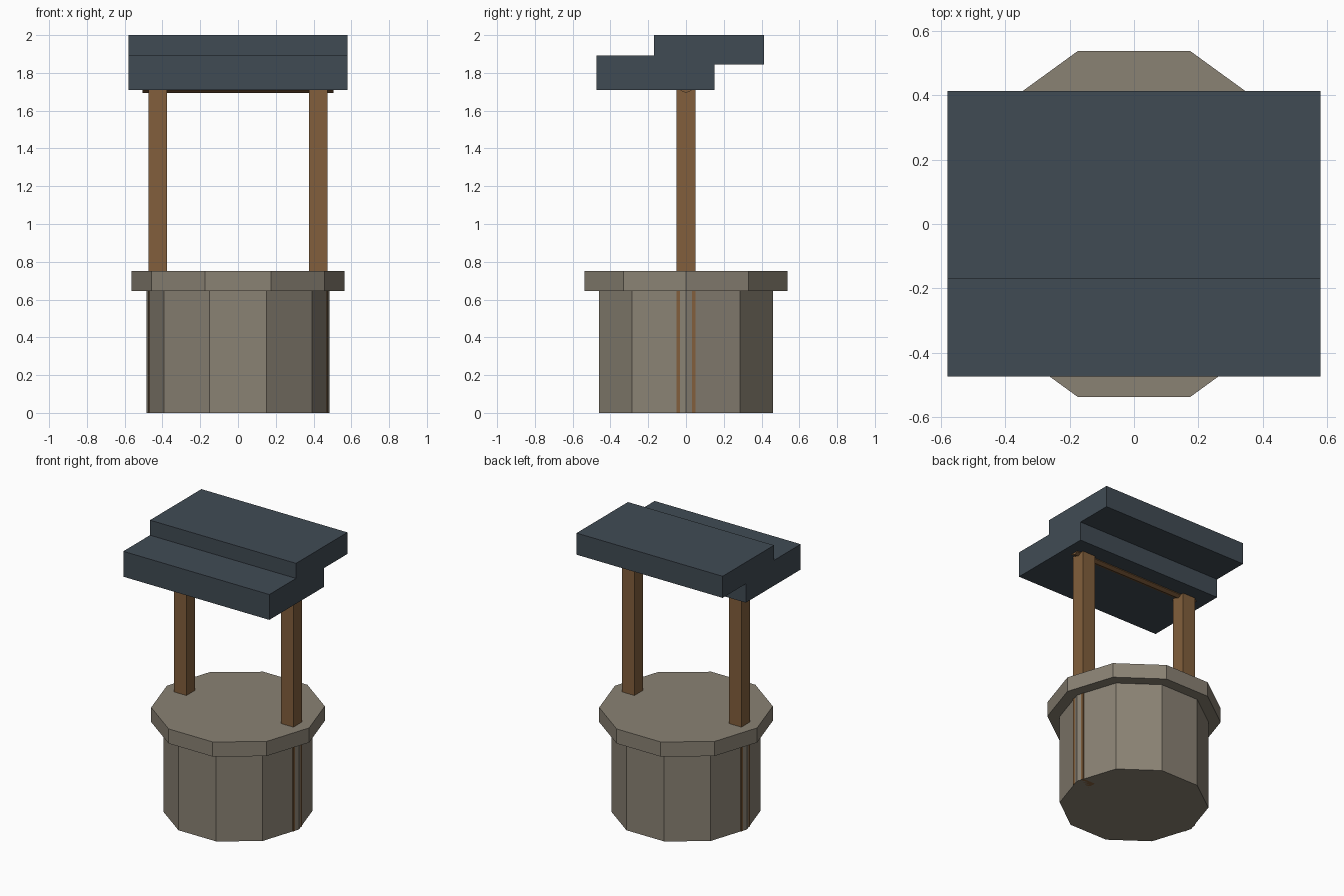
import bpy
import bmesh
from math import cos, sin, tau
from mathutils import Vector

cube = bpy.data.objects.get("Cube")
if cube:
    bpy.data.objects.remove(cube, do_unlink=True)


def material(name, rgb):
    # sRGB bytes converted to linear values
    linear = [((c / 255 + 0.055) / 1.055) ** 2.4 for c in rgb]
    mat = bpy.data.materials.new(name)
    mat.use_nodes = True
    mat.diffuse_color = (*linear, 1)
    bsdf = mat.node_tree.nodes["Principled BSDF"]
    bsdf.inputs["Base Color"].default_value = (*linear, 1)
    bsdf.inputs["Roughness"].default_value = 0.9
    return mat


stone = material("warm grey stone", (138, 130, 116))
wood = material("brown wood", (130, 95, 60))
slate = material("blue grey slate", (64, 75, 84))


def prism(name, profile, depth, mat):
    """Extrude a flat profile along a depth vector into a closed solid."""
    bm = bmesh.new()
    face = bm.faces.new([bm.verts.new(p) for p in profile])
    ext = bmesh.ops.extrude_face_region(bm, geom=[face], use_keep_orig=True)
    verts = [v for v in ext["geom"] if isinstance(v, bmesh.types.BMVert)]
    bmesh.ops.translate(bm, verts=verts, vec=Vector(depth))
    bmesh.ops.recalc_face_normals(bm, faces=bm.faces)
    mesh = bpy.data.meshes.new(name)
    bm.to_mesh(mesh)
    bm.free()
    mesh.materials.append(mat)
    obj = bpy.data.objects.new(name, mesh)
    bpy.context.collection.objects.link(obj)
    return obj


def box(name, x, y, z, mat):
    (x0, x1), (y0, y1), (z0, z1) = x, y, z
    base = [(x0, y0, z0), (x1, y0, z0), (x1, y1, z0), (x0, y1, z0)]
    return prism(name, base, (0, 0, z1 - z0), mat)


def stone_ring(name, radius, z0, z1):
    sides = 10
    angles = [tau * i / sides for i in range(sides)]
    base = [(radius * cos(a), radius * sin(a), z0) for a in angles]
    return prism(name, base, (0, 0, z1 - z0), stone)


# Ten-sided stone base and overhanging rim
stone_ring("well_wall", 0.485, 0, 0.65)
stone_ring("well_rim", 0.565, 0.645, 0.75)

# Posts running down through the stonework
for side, sign in (("left", 1), ("right", -1)):
    xs = sorted((sign * 0.375, sign * 0.475))
    box(side + "_post", xs, (-0.05, 0.05), (0, 1.75), wood)

# Round crossbeam tucked under the roof
beam_angles = [tau * i / 8 for i in range(8)]
beam = [(-0.505, 0.04 * cos(a), 1.734 + 0.04 * sin(a)) for a in beam_angles]
prism("crossbeam", beam, (1.01, 0, 0), wood)

# Two stepped roof slabs
box("front_roof_slab", (-0.58, 0.58), (-0.473, 0.15), (1.71, 1.892), slate)
box("back_roof_slab", (-0.58, 0.58), (-0.17, 0.413), (1.845, 2), slate)
